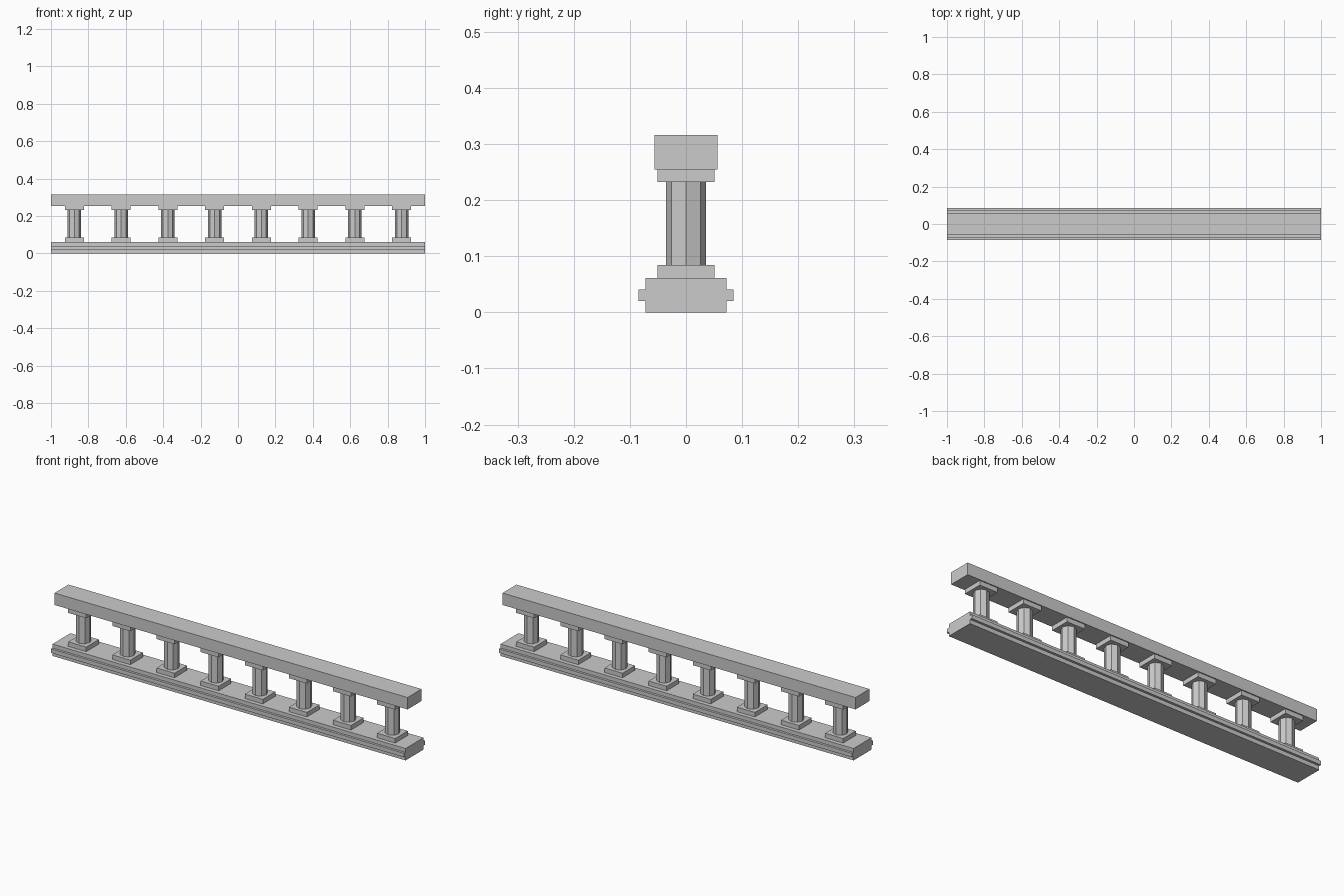
import bpy, bmesh
from math import pi
from mathutils import Matrix

if "Cube" in bpy.data.objects:
    bpy.data.objects.remove(bpy.data.objects["Cube"])


def finish(name, bm):
    bmesh.ops.recalc_face_normals(bm, faces=bm.faces)
    mesh = bpy.data.meshes.new(name)
    bm.to_mesh(mesh)
    bm.free()
    obj = bpy.data.objects.new(name, mesh)
    bpy.context.collection.objects.link(obj)
    return obj


def extrude_x(name, half_profile, length):
    """Mirror a half profile of (y, z) across y = 0 and extrude it along x."""
    profile = half_profile + [(-y, z) for y, z in reversed(half_profile)]
    bm = bmesh.new()
    face = bm.faces.new([bm.verts.new((-length / 2, y, z)) for y, z in profile])
    new = bmesh.ops.extrude_face_region(bm, geom=[face], use_keep_orig=True)["geom"]
    bmesh.ops.translate(bm, vec=(length, 0, 0),
                        verts=[v for v in new if isinstance(v, bmesh.types.BMVert)])
    return finish(name, bm)


def plate(bm, x, half, z0, z1):
    mat = Matrix.Translation((x, 0, (z0 + z1) / 2)) @ Matrix.Diagonal((2 * half, 2 * half, z1 - z0, 1))
    bmesh.ops.create_cube(bm, size=1, matrix=mat)


# Base plinth with a raised band along each side, and the top rail
extrude_x("base_plinth", [(0.0725, 0), (0.0725, 0.0205), (0.0845, 0.0205),
                          (0.0845, 0.041), (0.0725, 0.041), (0.0725, 0.061)], 2)
extrude_x("top_rail", [(0.0565, 0.255), (0.0565, 0.316)], 2)

# Eight balusters: square foot, octagonal shaft, square cap
Z_FOOT, Z_SHAFT, Z_CAP, Z_RAIL = 0.061, 0.084, 0.232, 0.255
for i in range(8):
    x = -0.875 + 0.25 * i
    bm = bmesh.new()
    plate(bm, x, 0.051, Z_FOOT, Z_SHAFT)
    plate(bm, x, 0.051, Z_CAP, Z_RAIL)
    bmesh.ops.create_cone(bm, cap_ends=True, segments=8, radius1=0.036, radius2=0.036,
                          depth=Z_CAP - Z_SHAFT,
                          matrix=Matrix.Translation((x, 0, (Z_SHAFT + Z_CAP) / 2)))
    finish(f"baluster_{i + 1}", bm)
